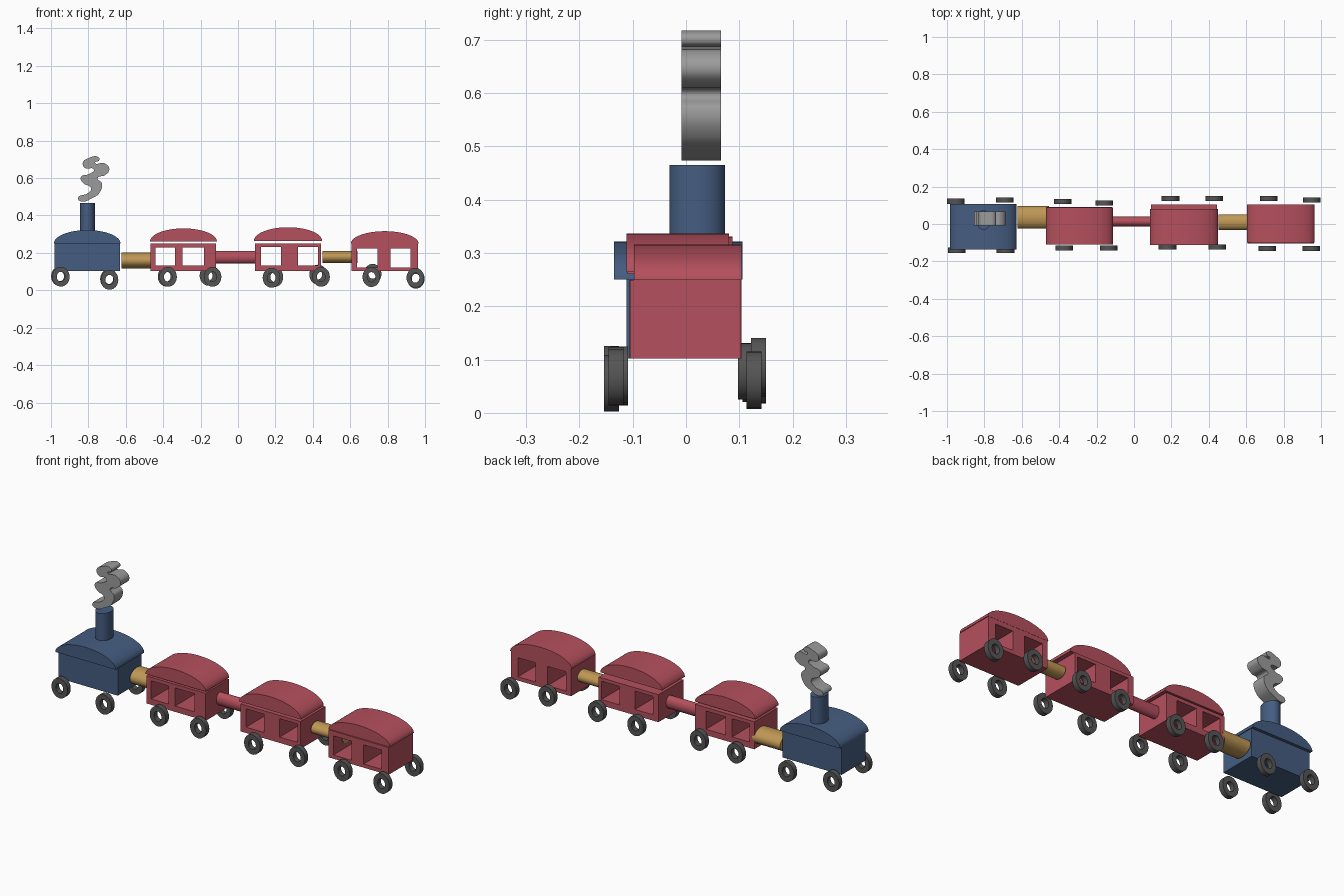
import bpy, bmesh, math

if "Cube" in bpy.data.objects:
    bpy.data.objects.remove(bpy.data.objects["Cube"])


def material(name, rgb):
    m = bpy.data.materials.new(name)
    m.diffuse_color = (*rgb, 1)
    m.use_nodes = True
    m.node_tree.nodes["Principled BSDF"].inputs["Base Color"].default_value = m.diffuse_color
    return m


BLUE = material("blue", (0.06, 0.11, 0.22))
RED = material("red", (0.46, 0.08, 0.11))
GOLD = material("gold", (0.52, 0.31, 0.09))
DARK = material("dark_grey", (0.09, 0.09, 0.09))
SMOKE = material("smoke_grey", (0.33, 0.33, 0.33))


def slab(name, loops, y0, y1, mat, smooth_curve=False):
    """Fill x-z outlines (inner loops become holes) and extrude from y0 to y1."""
    cu = bpy.data.curves.new(name, 'CURVE')
    cu.dimensions = '2D'
    cu.fill_mode = 'BOTH'
    cu.extrude = (y1 - y0) / 2
    for pts in loops:
        if smooth_curve:
            s = cu.splines.new('BEZIER')
            s.bezier_points.add(len(pts) - 1)
            for bp, p in zip(s.bezier_points, pts):
                bp.co = (*p, 0)
                bp.handle_left_type = bp.handle_right_type = 'AUTO'
            s.resolution_u = 6
        else:
            s = cu.splines.new('POLY')
            s.points.add(len(pts) - 1)
            for sp, p in zip(s.points, pts):
                sp.co = (*p, 0, 1)
        s.use_cyclic_u = True
    ob = bpy.data.objects.new(name, cu)
    bpy.context.collection.objects.link(ob)
    ob.location.y = (y0 + y1) / 2
    ob.rotation_euler.x = math.pi / 2
    bpy.ops.object.select_all(action='DESELECT')
    ob.select_set(True)
    bpy.context.view_layer.objects.active = ob
    bpy.ops.object.convert(target='MESH')
    ob = bpy.context.object
    bm = bmesh.new()
    bm.from_mesh(ob.data)
    bmesh.ops.remove_doubles(bm, verts=bm.verts, dist=1e-5)
    bmesh.ops.recalc_face_normals(bm, faces=bm.faces)
    bm.to_mesh(ob.data)
    bm.free()
    finish(ob, name, mat)


def finish(ob, name, mat):
    ob.name = ob.data.name = name
    ob.data.materials.clear()
    ob.data.materials.append(mat)
    bpy.ops.object.shade_smooth_by_angle(angle=math.radians(35))


def rect(x0, x1, z0, z1):
    return [(x0, z0), (x1, z0), (x1, z1), (x0, z1)]


def arc(cx, cz, rx, rz, n, turn=2 * math.pi):
    full = turn > 6
    return [(cx + rx * math.cos(turn * i / n), cz + rz * math.sin(turn * i / n))
            for i in range(n if full else n + 1)]


def roof(name, x0, x1, z0, z1, y0, y1, mat):
    pts = arc((x0 + x1) / 2, z0, (x1 - x0) / 2, z1 - z0, 32, math.pi)
    slab(name, [pts], y0, y1, mat)


def tube(name, loc, scale, rot, mat):
    """Solid elliptical rod; scale = (radius, radius, length) before rotation."""
    bpy.ops.mesh.primitive_cylinder_add(vertices=48, radius=1, depth=1,
                                        location=loc, rotation=rot)
    ob = bpy.context.object
    ob.scale = scale
    finish(ob, name, mat)


# engine
slab("engine_body", [rect(-0.982, -0.632, 0.102, 0.25)], -0.112, 0.09, BLUE)
roof("engine_roof", -0.985, -0.628, 0.25, 0.322, -0.135, 0.106, BLUE)
tube("chimney", (-0.804, 0.021, 0.378), (0.04, 0.052, 0.175), (0, 0, 0), BLUE)

# smoke plume: wavy outline
plume = [(-0.803, 0.705), (-0.745, 0.711), (-0.743, 0.694), (-0.765, 0.683),
         (-0.715, 0.680), (-0.688, 0.648), (-0.712, 0.615), (-0.750, 0.600),
         (-0.728, 0.572), (-0.738, 0.525), (-0.780, 0.492), (-0.845, 0.477),
         (-0.855, 0.495), (-0.805, 0.518), (-0.785, 0.545), (-0.830, 0.575),
         (-0.840, 0.605), (-0.795, 0.622), (-0.770, 0.645), (-0.820, 0.655),
         (-0.829, 0.685)]
slab("smoke", [plume], -0.008, 0.066, SMOKE, True)

# carriages: body span, windows, window height, body depth, roof box
cars = [
    ((-0.468, -0.118), ((-0.440, -0.337), (-0.298, -0.183)), (0.133, 0.230),
     (-0.105, 0.092), (-0.470, -0.113, 0.261, 0.331, -0.110, 0.087)),
    ((0.090, 0.443), ((0.122, 0.229), (0.320, 0.427)), (0.133, 0.231),
     (-0.106, 0.104), (0.085, 0.450, 0.264, 0.337, -0.112, 0.081)),
    ((0.607, 0.962), ((0.637, 0.745), (0.816, 0.921)), (0.122, 0.224),
     (-0.105, 0.103), (0.603, 0.966, 0.249, 0.316, -0.098, 0.104)),
]
for i, (span, wins, wz, depth, top) in enumerate(cars, 1):
    loops = [rect(*span, 0.102, 0.249)] + [rect(*w, *wz) for w in wins]
    slab(f"carriage_{i}_body", loops, *depth, RED)
    roof(f"carriage_{i}_roof", *top, RED)

# couplings: x0, x1, y, z, y radius, z radius
couplings = [(-0.622, -0.455, 0.035, 0.159, 0.060, 0.042, GOLD),
             (-0.122, 0.095, 0.013, 0.177, 0.027, 0.034, RED),
             (0.453, 0.640, 0.009, 0.178, 0.041, 0.031, GOLD)]
for i, (x0, x1, y, z, ry, rz, mat) in enumerate(couplings, 1):
    tube(f"coupling_{i}", ((x0 + x1) / 2, y, z), (rz, ry, x1 - x0),
         (0, math.pi / 2, 0), mat)

# wheels: x, z, inner y for each side
front = [(-0.947, 0.073, -0.126), (-0.687, 0.056, -0.126), (-0.374, 0.072, -0.115),
         (-0.136, 0.072, -0.115), (0.179, 0.067, -0.109), (0.444, 0.072, -0.109),
         (0.713, 0.071, -0.117), (0.948, 0.067, -0.117)]
back = [(-0.952, 0.075, 0.108), (-0.690, 0.060, 0.114), (-0.382, 0.073, 0.106),
        (-0.158, 0.078, 0.098), (0.195, 0.071, 0.122), (0.428, 0.084, 0.122),
        (0.720, 0.088, 0.122), (0.951, 0.062, 0.114)]
for side, wheels, s in (("front", front, -1), ("back", back, 1)):
    for i, (x, z, y) in enumerate(wheels, 1):
        rings = [arc(x, z, 0.047, 0.053, 32), arc(x, z, 0.022, 0.026, 32)]
        y0, y1 = sorted((y, y + s * 0.028))
        slab(f"{side}_wheel_{i}", rings, y0, y1, DARK)
